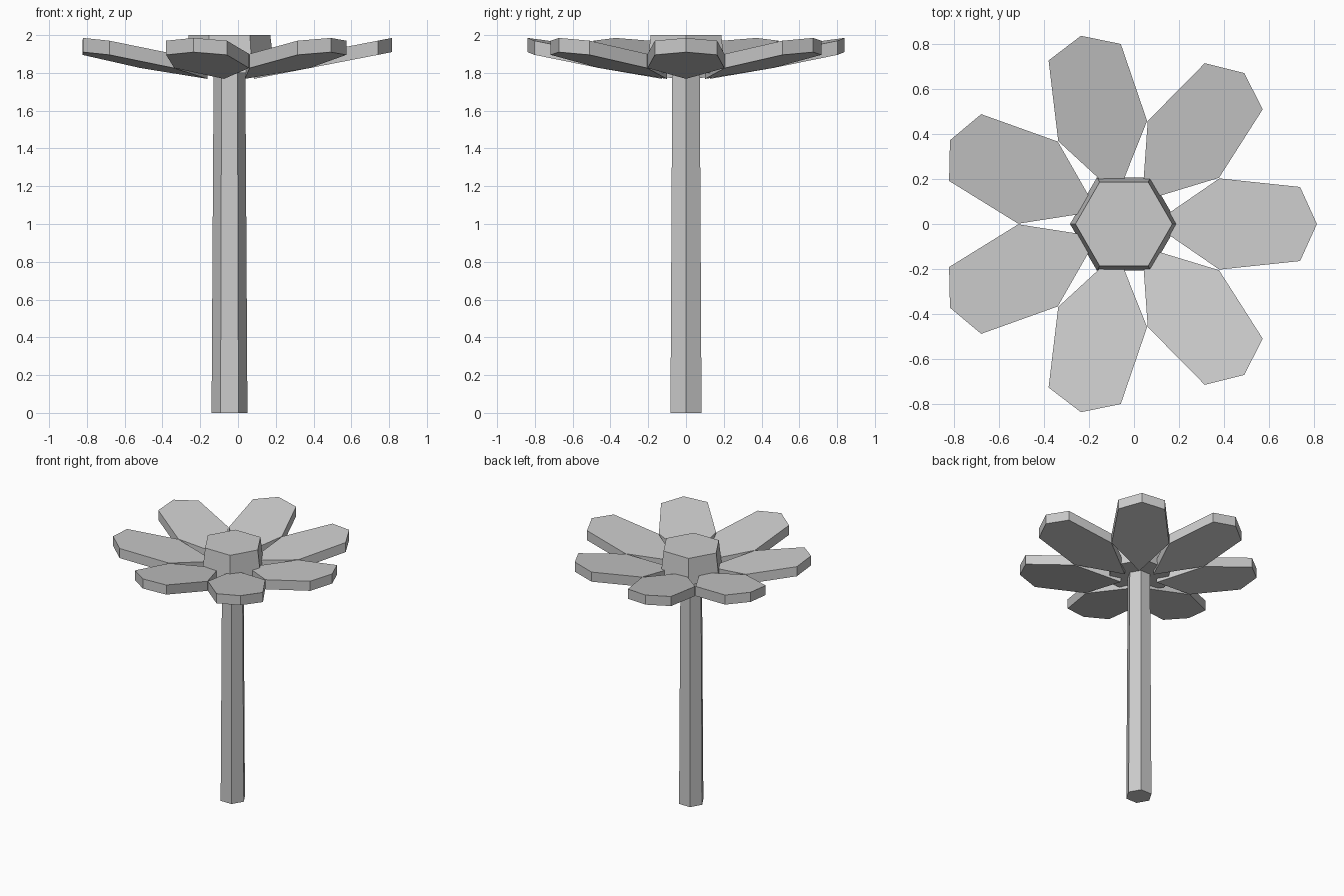
import bpy
import bmesh
from math import cos, sin, pi, tau

cube = bpy.data.objects.get("Cube")
if cube:
    bpy.data.objects.remove(cube, do_unlink=True)

AXIS_X = -0.045      # the stem and head sit slightly off centre
PETALS = 7
SLOPE = 0.194        # rise of a petal per unit of radius
THICKNESS = 0.075

grey = bpy.data.materials.new("plain grey")
grey.use_nodes = True
grey.diffuse_color = (0.6, 0.6, 0.6, 1)
grey.node_tree.nodes["Principled BSDF"].inputs["Base Color"].default_value = (0.6, 0.6, 0.6, 1)


def loft(name, lower, upper):
    """Closed solid between two matching counter-clockwise loops."""
    bm = bmesh.new()
    a = [bm.verts.new(p) for p in lower]
    b = [bm.verts.new(p) for p in upper]
    n = len(a)
    bm.faces.new(a[::-1])
    bm.faces.new(b)
    for i in range(n):
        j = (i + 1) % n
        bm.faces.new((a[i], a[j], b[j], b[i]))
    bmesh.ops.recalc_face_normals(bm, faces=bm.faces)
    mesh = bpy.data.meshes.new(name)
    bm.to_mesh(mesh)
    bm.free()
    mesh.materials.append(grey)
    obj = bpy.data.objects.new(name, mesh)
    obj.location.x = AXIS_X
    bpy.context.collection.objects.link(obj)
    return obj


def hexagon(radius, z):
    return [(radius * cos(i * pi / 3), radius * sin(i * pi / 3), z) for i in range(6)]


# Tapered stem and flower centre
loft("stem", hexagon(0.095, 0), hexagon(0.084, 1.81))
loft("flower_centre", hexagon(0.24, 1.8), hexagon(0.216, 2.0))

# Petals: pointed at the root, rising outwards
half = [(0.425, 0.203), (0.785, 0.165)]
outline = [(0.13, 0)] + [(x, -y) for x, y in half] + [(0.86, 0)] + half[::-1]
under = [(x, y, 1.91 + SLOPE * (x - 0.86)) for x, y in outline]
over = [(x, y, z + THICKNESS) for x, y, z in under]
for k in range(PETALS):
    petal = loft(f"petal_{k + 1}", under, over)
    petal.rotation_euler.z = k * tau / PETALS
